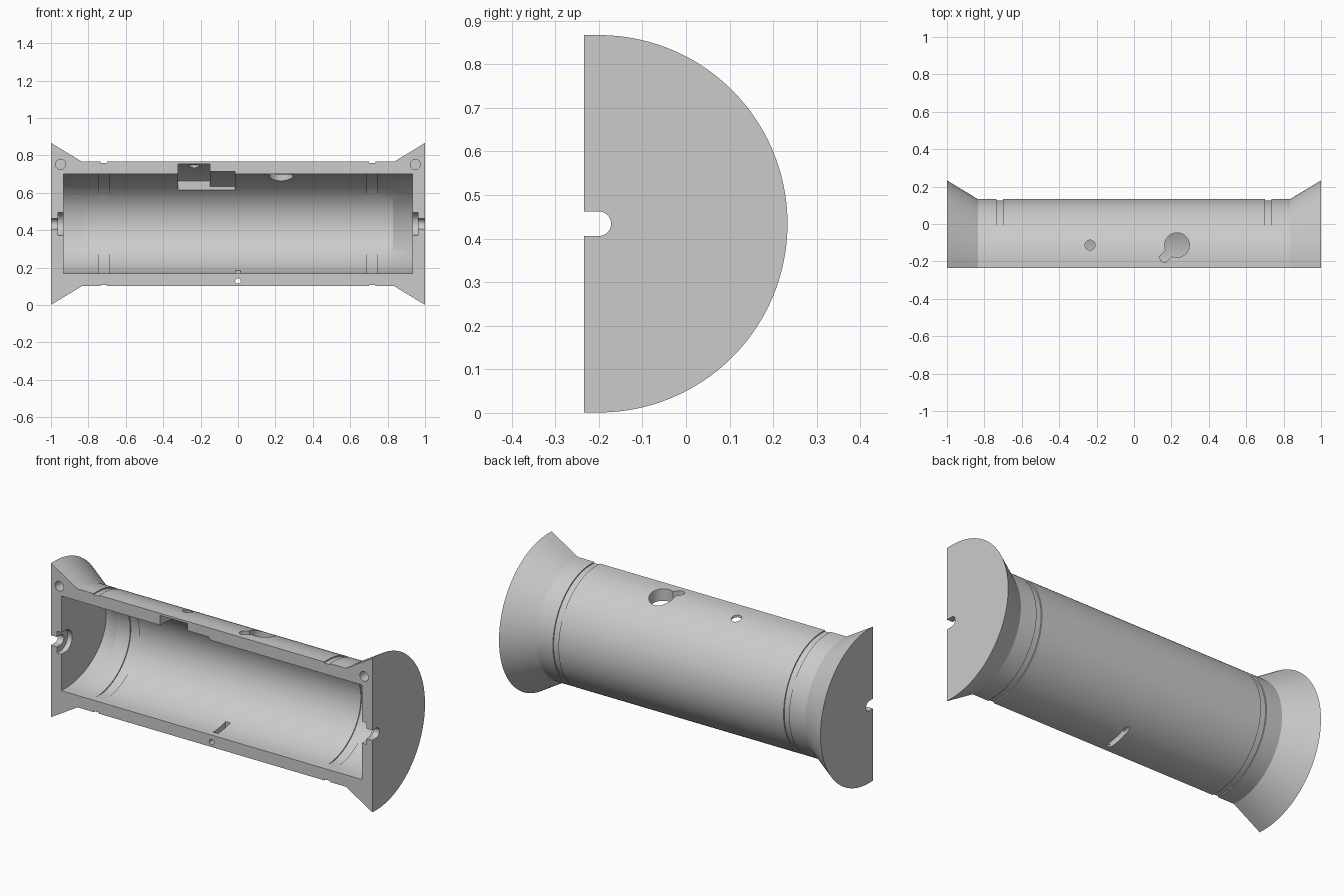
import bpy, bmesh, math
from mathutils import Vector

cube = bpy.data.objects.get("Cube")
if cube:
    bpy.data.objects.remove(cube, do_unlink=True)

AXIS_Y, AXIS_Z, FRONT = -0.2, 0.434, -0.234
CAVITY_H, CAVITY_D = 0.266, 0.306
SEGS = 96

grey = bpy.data.materials.new("light_grey")
grey.use_nodes = True
grey.diffuse_color = (0.6, 0.6, 0.6, 1)
grey.node_tree.nodes["Principled BSDF"].inputs["Base Color"].default_value = (0.6, 0.6, 0.6, 1)


def half_oval(height, depth, front, limit=1.0):
    """Half-oval outline in (y, z) with flanks to the front, flattened above and below the limit."""
    pts = []
    for i in range(SEGS + 1):
        a = math.pi * i / SEGS
        dz = max(-limit, min(limit, height * math.cos(a)))
        pts.append((AXIS_Y + depth * math.sin(a), AXIS_Z + dz))
    return [(front, pts[0][1])] + pts + [(front, pts[-1][1])]


def loft(name, sections):
    """Solid skinned through (x, outline) sections."""
    bm = bmesh.new()
    rings = [[bm.verts.new((x, y, z)) for y, z in pts] for x, pts in sections]
    n = len(rings[0])
    for a, b in zip(rings, rings[1:]):
        for i in range(n):
            j = (i + 1) % n
            bm.faces.new((a[i], a[j], b[j], b[i]))
    bm.faces.new(rings[0])
    bm.faces.new(rings[-1])
    bmesh.ops.recalc_face_normals(bm, faces=bm.faces)
    mesh = bpy.data.meshes.new(name)
    bm.to_mesh(mesh)
    bm.free()
    mesh.materials.append(grey)
    ob = bpy.data.objects.new(name, mesh)
    bpy.context.collection.objects.link(ob)
    return ob


def mirrored_loft(name, profile, *shape):
    """Loft a right-hand (x, height, depth) profile, mirrored to the full length."""
    full = [(-x, h, d) for x, h, d in reversed(profile)] + profile
    return loft(name, [(x, half_oval(h, d, *shape)) for x, h, d in full])


def box(name, x0, x1, y0, y1, z0, z1):
    pts = [(y0, z0), (y1, z0), (y1, z1), (y0, z1)]
    return loft(name, [(x0, pts), (x1, pts)])


def rod(name, r, start, end):
    """Cylinder between two points."""
    a, b = Vector(start), Vector(end)
    bpy.ops.mesh.primitive_cylinder_add(vertices=40, radius=r, depth=(b - a).length, location=(a + b) / 2)
    ob = bpy.context.object
    ob.name = name
    ob.rotation_euler = (b - a).to_track_quat('Z', 'Y').to_euler()
    ob.data.materials.append(grey)
    return ob


# Flared half shell with a shallow groove near each end
outer = [(0.70, 0.333), (0.70, 0.3265), (0.735, 0.3265), (0.735, 0.333), (0.835, 0.333), (1.0, 0.433)]
shell = mirrored_loft("flared_half_shell", [(x, r, r) for x, r in outer], FRONT)

# Oval cavity with shallow inner rings, deepening into the flared ends
ring_h, ring_d = CAVITY_H + 0.006, CAVITY_D + 0.006
cutters = [mirrored_loft("cavity", [
    (0.69, CAVITY_H, CAVITY_D), (0.69, ring_h, ring_d), (0.745, ring_h, ring_d),
    (0.745, CAVITY_H, CAVITY_D), (0.83, CAVITY_H, CAVITY_D),
    (0.934, CAVITY_H, 0.362)], -0.3, CAVITY_H)]


# Stepped pocket in the upper rim
def pocket(name, x0, x1, height, depth):
    back = 0.024
    end = math.asin((back - AXIS_Y) / depth)
    pts = [(-0.3, 0.5), (-0.3, AXIS_Z + height)]
    for i in range(17):
        a = end * i / 16
        pts.append((AXIS_Y + depth * math.sin(a), AXIS_Z + height * math.cos(a)))
    pts.append((back, 0.5))
    return loft(name, [(x0, pts), (x1, pts)])


cutters.append(pocket("deep_pocket", -0.32, -0.15, 0.321, 0.321))
cutters.append(pocket("shallow_pocket", -0.16, -0.015, 0.281, 0.32))

# Keyhole and small round hole through the top
cutters.append(rod("key_hole", 0.066, (0.23, -0.113, 0.55), (0.23, -0.113, 0.9)))
cutters.append(rod("key_slot_end", 0.024, (0.163, -0.18, 0.6), (0.163, -0.18, 0.9)))
slot = box("key_slot", -0.047, 0.047, -0.0238, 0.0238, -0.15, 0.15)
slot.location = (0.1965, -0.1465, 0.75)
slot.rotation_euler.z = math.radians(45)
cutters.append(slot)
cutters.append(rod("small_top_hole", 0.027, (-0.235, -0.113, 0.55), (-0.235, -0.113, 0.9)))

# Thin hole through the lower rim, meeting a narrow slot through the floor
cutters.append(rod("lower_rim_hole", 0.015, (0, -0.3, 0.129), (0, 0.1, 0.129)))
cutters.append(box("floor_slot", -0.0145, 0.0145, -0.2, -0.09, 0.05, 0.2))

# Screw holes and stepped cable slots at both ends
for side, s in (("left", 1), ("right", -1)):
    cutters.append(rod(side + "_screw_hole", 0.027, (0.948 * s, -0.3, 0.752), (0.948 * s, -0.13, 0.752)))
    for part, r, x0, x1 in (("cable_slot", 0.028, 0.9, 1.1), ("cable_recess", 0.061, 0.9, 0.963)):
        outline = half_oval(r, r, -0.3)
        cutters.append(loft(side + "_" + part, [(x0 * s, outline), (x1 * s, outline)]))

# Cut everything out of the shell
bpy.ops.object.select_all(action='DESELECT')
bpy.context.view_layer.objects.active = shell
shell.select_set(True)
for c in cutters:
    c.hide_render = True
    mod = shell.modifiers.new(c.name, 'BOOLEAN')
    mod.operation = 'DIFFERENCE'
    mod.solver = 'EXACT'
    mod.object = c
    bpy.ops.object.modifier_apply(modifier=mod.name)
for c in cutters:
    bpy.data.objects.remove(c, do_unlink=True)

bpy.ops.object.shade_smooth_by_angle(angle=math.radians(20))
